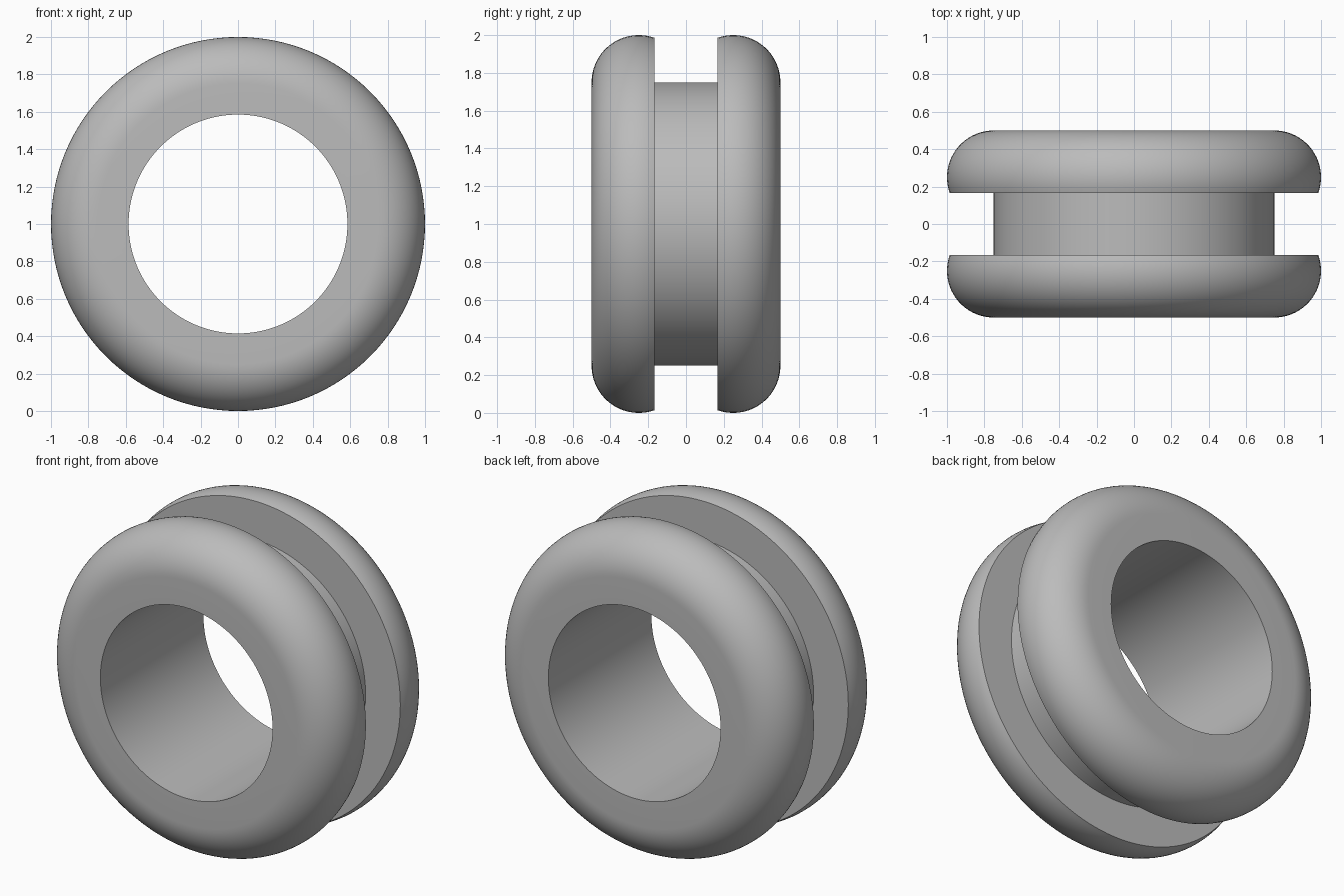
import bpy, bmesh, math
from mathutils import Vector

cube = bpy.data.objects.get("Cube")
if cube:
    bpy.data.objects.remove(cube, do_unlink=True)

# Grey rubber
rubber = bpy.data.materials.new("grey rubber")
rubber.use_nodes = True
colour = (0.5, 0.5, 0.5, 1)
rubber.diffuse_color = colour
rubber.node_tree.nodes["Principled BSDF"].inputs["Base Color"].default_value = colour

HOLE, GROOVE, ROUND = 0.585, 0.75, 0.25
HALF_WIDTH, HALF_GROOVE = 0.5, 0.167
STEPS, SEGMENTS = 20, 128

# Half cross-section (radius, y): hole edge, rounded flange, groove floor
end = math.asin((HALF_GROOVE - HALF_WIDTH + ROUND) / ROUND)
half = [(HOLE, HALF_WIDTH)]
for i in range(STEPS + 1):
    a = math.pi / 2 + (end - math.pi / 2) * i / STEPS
    half.append((GROOVE + ROUND * math.cos(a), HALF_WIDTH - ROUND + ROUND * math.sin(a)))
half.append((GROOVE, HALF_GROOVE))
profile = half + [(r, -y) for r, y in reversed(half)]

# Revolve the closed section about the y axis
bm = bmesh.new()
verts = [bm.verts.new((r, y, 1)) for r, y in profile]
edges = [bm.edges.new((v, verts[(i + 1) % len(verts)])) for i, v in enumerate(verts)]
bmesh.ops.spin(bm, geom=verts + edges, cent=Vector((0, 0, 1)), axis=Vector((0, 1, 0)),
               angle=math.tau, steps=SEGMENTS, use_merge=True)
bmesh.ops.remove_doubles(bm, verts=bm.verts, dist=0.0001)
bmesh.ops.recalc_face_normals(bm, faces=bm.faces)
mesh = bpy.data.meshes.new("grommet_ring")
bm.to_mesh(mesh)
bm.free()
mesh.materials.append(rubber)

# Grommet ring
ring = bpy.data.objects.new("grommet_ring", mesh)
bpy.context.collection.objects.link(ring)
bpy.context.view_layer.objects.active = ring
ring.select_set(True)
bpy.ops.object.shade_smooth_by_angle(angle=math.radians(30))
